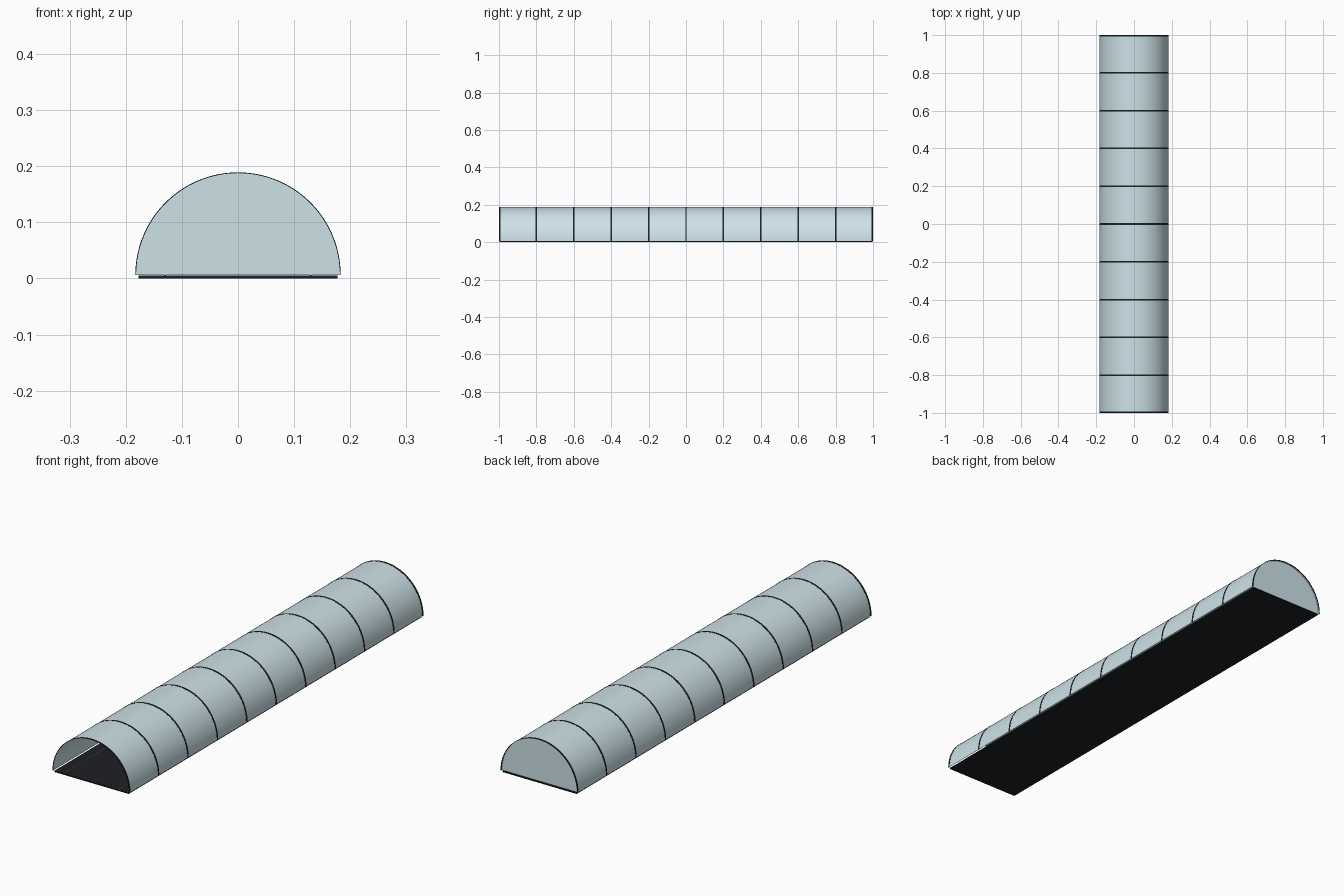
import bpy
import bmesh
from math import pi, cos, sin

if "Cube" in bpy.data.objects:
    bpy.data.objects.remove(bpy.data.objects["Cube"])

RADIUS = 0.183       # outer radius of the arch
BASE_Z = 0.006       # springing height of the arch
HALF = 0.996         # half length of the canopy
BAND = 0.008         # width of a hoop along y
SEGMENTS = 64


def material(name, color):
    mat = bpy.data.materials.new(name)
    mat.use_nodes = True
    mat.diffuse_color = color
    bsdf = mat.node_tree.nodes["Principled BSDF"]
    bsdf.inputs["Base Color"].default_value = color
    bsdf.inputs["Roughness"].default_value = 0.5
    return mat


glass = material("pale_glazing", (0.61, 0.76, 0.81, 1))
dark = material("dark_metal", (0.012, 0.014, 0.018, 1))
grey = material("strip_grey", (0.15, 0.18, 0.2, 1))


def finish(name, bm, mat):
    bmesh.ops.recalc_face_normals(bm, faces=bm.faces)
    mesh = bpy.data.meshes.new(name)
    bm.to_mesh(mesh)
    bm.free()
    obj = bpy.data.objects.new(name, mesh)
    bpy.context.collection.objects.link(obj)
    mesh.materials.append(mat)
    bpy.ops.object.select_all(action="DESELECT")
    obj.select_set(True)
    bpy.context.view_layer.objects.active = obj
    bpy.ops.object.shade_smooth_by_angle()
    return obj


def arch_points(bm, radius, y):
    angles = [pi * i / SEGMENTS for i in range(SEGMENTS + 1)]
    return [bm.verts.new((radius * cos(a), y, BASE_Z + radius * sin(a))) for a in angles]


def arch(name, inner, outer, y0, y1, mat):
    """Half tube with a thin wall, closed on every edge."""
    bm = bmesh.new()
    loops = []
    for radius, y in ((outer, y0), (outer, y1), (inner, y1), (inner, y0)):
        loops.append(arch_points(bm, radius, y))
    for k in range(4):
        a, b = loops[k], loops[(k + 1) % 4]
        for i in range(SEGMENTS):
            bm.faces.new((a[i], a[i + 1], b[i + 1], b[i]))
    for end in (0, SEGMENTS):
        bm.faces.new([loop[end] for loop in loops])
    return finish(name, bm, mat)


def box(name, x, width, z0, z1, mat):
    bm = bmesh.new()
    bmesh.ops.create_cube(bm, size=1)
    bmesh.ops.scale(bm, vec=(width, 2 * HALF, z1 - z0), verts=bm.verts)
    bmesh.ops.translate(bm, vec=(x, 0, (z0 + z1) / 2), verts=bm.verts)
    return finish(name, bm, mat)


# Floor and its two lengthwise strips
box("floor", 0, 0.354, 0, 0.005, dark)
for side, x in (("left", 0.13), ("right", -0.13)):
    box("floor_strip_" + side, x, 0.003, 0.003, 0.0065, grey)

# Arched canopy, open at the front
arch("canopy", RADIUS - 0.0015, RADIUS - 0.0007, -HALF, HALF, glass)

# Half-round panel closing the back
panel = bmesh.new()
panel.faces.new(arch_points(panel, RADIUS - 0.001, HALF - 0.004))
finish("back_panel", panel, glass)

# Hoops at even spacing
for i in range(11):
    y = max(-HALF, min(HALF, -1 + 0.2 * i))
    arch(f"hoop_{i + 1}", RADIUS - 0.0012, RADIUS, y - BAND / 2, y + BAND / 2, dark)
